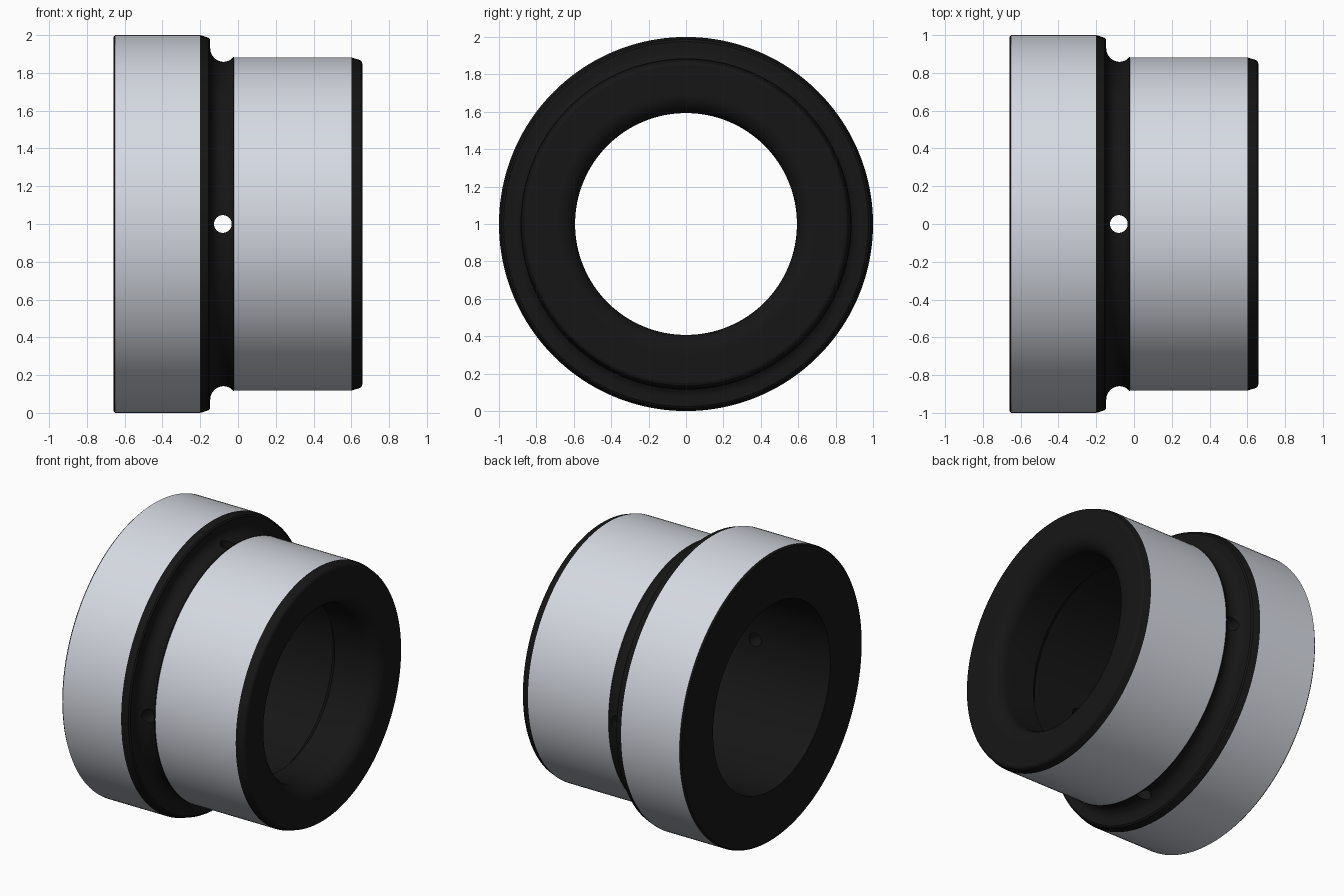
import bpy, bmesh, math
from mathutils import Matrix, Vector

if "Cube" in bpy.data.objects:
    bpy.data.objects.remove(bpy.data.objects["Cube"])

SEGMENTS = 160


def material(name, colour):
    mat = bpy.data.materials.new(name)
    mat.diffuse_color = (*colour, 1)
    mat.use_nodes = True
    mat.node_tree.nodes["Principled BSDF"].inputs["Base Color"].default_value = mat.diffuse_color
    return mat


MATERIALS = [material("ground_steel", (0.67, 0.70, 0.76)),
             material("black_oxide", (0.008, 0.008, 0.008))]


def add_object(name, bm):
    """Turn a bmesh into an object carrying both finishes."""
    mesh = bpy.data.meshes.new(name)
    bm.to_mesh(mesh)
    bm.free()
    for mat in MATERIALS:
        mesh.materials.append(mat)
    obj = bpy.data.objects.new(name, mesh)
    bpy.context.collection.objects.link(obj)
    return obj


def arc(cx, cr, rad, a0, a1, n):
    """Points (x, radius) along an arc of the profile."""
    return [(cx + rad * math.cos(math.radians(a0 + (a1 - a0) * i / n)),
             cr + rad * math.sin(math.radians(a0 + (a1 - a0) * i / n)))
            for i in range(n + 1)]


def lathe(name, profile, bright_starts):
    """Closed profile revolved about the x axis, at height 1."""
    bm = bmesh.new()
    rings = []
    for k in range(SEGMENTS):
        a = 2 * math.pi * k / SEGMENTS
        rings.append([bm.verts.new((x, r * math.cos(a), 1 + r * math.sin(a)))
                      for x, r in profile])
    n = len(profile)
    for k in range(SEGMENTS):
        p, q = rings[k], rings[(k + 1) % SEGMENTS]
        for i in range(n):
            j = (i + 1) % n
            face = bm.faces.new((p[i], p[j], q[j], q[i]))
            face.material_index = 0 if profile[i] in bright_starts else 1
    bmesh.ops.recalc_face_normals(bm, faces=bm.faces)
    return add_object(name, bm)


# Flange, relief groove, sleeve and tail edge
flange_start, sleeve_start = (-0.65, 1.0), (-0.02, 0.882)
outer = [(-0.66, 0.99), flange_start, (-0.2, 1.0), (-0.155, 0.986), (-0.147, 0.975)]
outer += arc(-0.077, 0.93, 0.07, 180, 320, 14)
outer += [sleeve_start, (0.6, 0.882), (0.645, 0.868), (0.653, 0.862), (0.658, 0.85)]

# Rounded tail mouth, narrow lip, wider main bore
inner = arc(0.558, 0.693, 0.1, 0, -90, 10)
inner += [(0.33, 0.593), (0.28, 0.645), (-0.66, 0.645)]

# Only the flange rim and the sleeve are bright
bushing = lathe("flanged_bushing", outer + inner, (flange_start, sleeve_start))

# Four radial oil holes in the groove
bm = bmesh.new()
for k in range(4):
    turn = Matrix.Rotation(k * math.pi / 2, 4, 'X')
    place = Matrix.Translation(Vector((-0.08, 0, 1))) @ turn @ Matrix.Translation((0, 0, 0.75))
    bmesh.ops.create_cone(bm, cap_ends=True, segments=32, radius1=0.047,
                          radius2=0.047, depth=0.5, matrix=place)
for face in bm.faces:
    face.material_index = 1
cutter = add_object("oil_hole_cutter", bm)
cutter.hide_render = True

cut = bushing.modifiers.new("oil_holes", 'BOOLEAN')
cut.operation = 'DIFFERENCE'
cut.solver = 'EXACT'
cut.object = cutter

# Smooth curved surfaces, sharp edges kept
bpy.context.view_layer.objects.active = bushing
bushing.select_set(True)
bpy.ops.object.modifier_apply(modifier=cut.name)
bpy.data.objects.remove(cutter)
bpy.ops.object.shade_smooth_by_angle(angle=math.radians(15))
